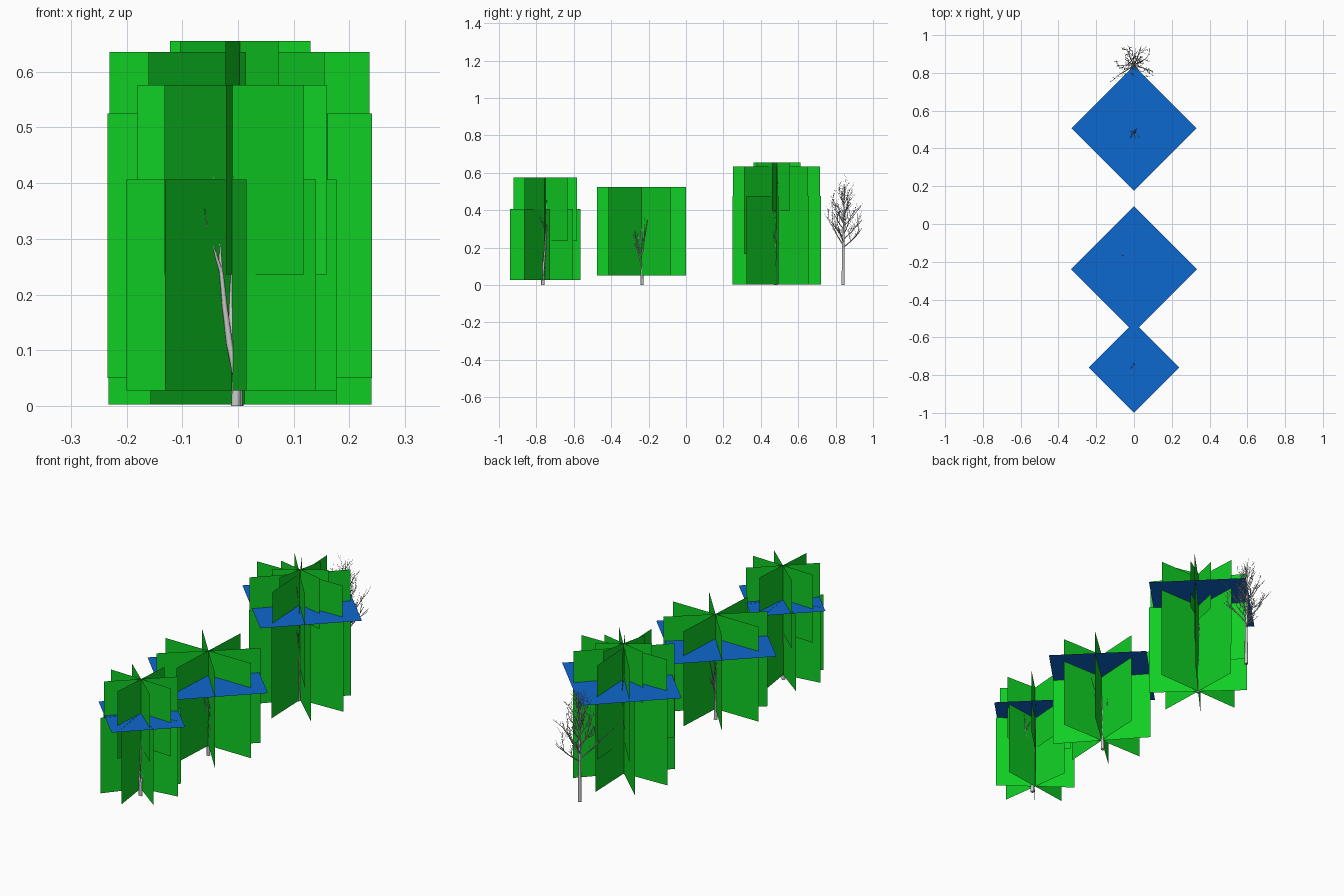
import bpy, math, random
from mathutils import Vector

if "Cube" in bpy.data.objects:
    bpy.data.objects.remove(bpy.data.objects["Cube"])

random.seed(7)


def material(name, rgb):
    m = bpy.data.materials.new(name)
    m.diffuse_color = (*rgb, 1)
    m.use_nodes = True
    m.node_tree.nodes["Principled BSDF"].inputs["Base Color"].default_value = m.diffuse_color
    return m


GREEN = material("card_green", (0.005, 0.62, 0.018))
BLUE = material("card_blue", (0.004, 0.14, 0.62))


def mesh_object(name, verts, faces, mat):
    me = bpy.data.meshes.new(name)
    me.from_pydata(verts, [], faces)
    me.materials.append(mat)
    ob = bpy.data.objects.new(name, me)
    bpy.context.collection.objects.link(ob)


# Star of four crossed square cards; angles are measured from the front
def card_star(name, x, y, z0, z1, half, angles):
    verts, faces = [], []
    for a in angles:
        dx, dy = half * math.sin(math.radians(a)), -half * math.cos(math.radians(a))
        n = len(verts)
        verts += [(x - dx, y - dy, z0), (x + dx, y + dy, z0),
                  (x + dx, y + dy, z1), (x - dx, y - dy, z1)]
        faces.append((n, n + 1, n + 2, n + 3))
    mesh_object(name, verts, faces, GREEN)


# Horizontal card turned by 45 degrees
def flat_card(name, y, z, r):
    mesh_object(name, [(r, y, z), (0, y + r, z), (-r, y, z), (0, y - r, z)],
                [(0, 1, 2, 3)], BLUE)


# Branches of one tree, each a list of points with a tapering radius
def wood(name, branches):
    cu = bpy.data.curves.new(name, 'CURVE')
    cu.dimensions = '3D'
    cu.bevel_depth = 1.0
    cu.bevel_resolution = 1
    cu.use_fill_caps = True
    for pts, r0, r1 in branches:
        s = cu.splines.new('POLY')
        s.points.add(len(pts) - 1)
        for i, p in enumerate(pts):
            s.points[i].co = (*p, 1)
            s.points[i].radius = r0 + (r1 - r0) * i / (len(pts) - 1)
        s.use_smooth = True
    ob = bpy.data.objects.new(name, cu)
    bpy.context.collection.objects.link(ob)
    bpy.ops.object.select_all(action='DESELECT')
    ob.select_set(True)
    bpy.context.view_layer.objects.active = ob
    bpy.ops.object.convert(target='MESH')


def direction(azimuth, tilt):
    return Vector((math.cos(azimuth) * math.sin(tilt),
                   math.sin(azimuth) * math.sin(tilt), math.cos(tilt)))


# Recursive limb that bends upward and carries twigs
def grow(out, start, d, length, r, depth, twigs=4, spread=0.6, lift=0.12):
    pts, p, d = [start.copy()], start.copy(), d.normalized()
    for i in range(4):
        d = (d + Vector((random.uniform(-.12, .12), random.uniform(-.12, .12), lift))).normalized()
        p = p + d * length / 4
        pts.append(p.copy())
    out.append((pts, r, r * 0.35))
    if depth:
        for k in range(twigs):
            i = 1 + k * 3 // twigs
            q = pts[i].lerp(pts[i + 1], random.random())
            side = direction(random.uniform(0, 6.28), 1.57)
            grow(out, q, d + side * spread, length * random.uniform(.38, .6),
                 r * 0.5, depth - 1, twigs, spread, lift)


def vecs(y, *pts):
    return [Vector((px, y + py, pz)) for px, py, pz in pts]


# Small front tree: forked trunk with slender limbs
Y1 = -0.765
front = [
    (vecs(Y1, (-.004, 0, 0), (-.003, 0, .03), (-.002, 0, .07)), .0095, .0085),
    (vecs(Y1, (-.002, 0, .06), (.012, .004, .11), (.028, .01, .18), (.037, .014, .25)), .0075, .0045),
    (vecs(Y1, (.037, .014, .25), (.056, .02, .31), (.072, .03, .387)), .0045, .0008),
    (vecs(Y1, (.037, .014, .25), (.032, .006, .31), (.025, .015, .387)), .0035, .0008),
    (vecs(Y1, (-.003, 0, .055), (-.015, -.004, .11), (-.024, -.01, .18), (-.03, -.015, .24)), .007, .004),
    (vecs(Y1, (-.03, -.015, .24), (-.05, -.03, .3), (-.072, -.03, .365)), .0035, .0008),
    (vecs(Y1, (-.03, -.015, .24), (-.036, -.01, .32), (-.045, -.02, .412)), .0035, .0008),
    (vecs(Y1, (-.012, 0, .1), (-.012, .01, .2), (-.006, .014, .3), (-.006, .018, .39), (.008, .02, .455)), .0055, .0008),
    (vecs(Y1, (-.008, .013, .26), (.0, .02, .33), (-.018, .0, .42)), .003, .0007),
]
for i in (2, 3, 5, 6, 7, 8):
    tip = front[i][0][-2]
    for k in range(2):
        grow(front, tip, direction(random.uniform(0, 6.28), .5), .06, .0012, 0)
wood("front_tree_wood", front)
card_star("front_lower_leaf_cards", -.0115, -.753, .028, .406, .19, (98, 39 - 78 + 0, 8, 53))
card_star("front_upper_leaf_cards", -.01, -.752, .236, .576, .17, (88, -46, -4, 49))
flat_card("front_flat_card", -.76, .405, .24)

# Middle tree: trunk dividing into rising limbs
Y2 = -0.235
middle = [(vecs(Y2, (0, 0, 0), (.001, 0, .06), (-.002, 0, .12), (0, .002, .2), (.004, -.004, .28), (0, -.01, .37)), .009, .0012)]
for i in range(6):
    grow(middle, Vector((0, Y2, .1 + .02 * i)), direction(i * 2.4 - .8, .42), .2, .004, 1, 2, .4)
middle.append((vecs(Y2, (.001, 0, .16), (.035, -.03, .24), (.045, -.06, .29), (.05, -.085, .37)), .004, .0008))
wood("middle_tree_wood", middle)
card_star("middle_leaf_cards", .003, -.238, .05, .525, .237, (90, -48, -3, 42))
flat_card("middle_flat_card", -.24, .402, .333)

# Tall tree: narrow column of upright branches
Y3 = 0.48
tall = [(vecs(Y3, (0, 0, 0), (.001, 0, .15), (-.002, .002, .3), (.001, -.002, .45), (0, 0, .64)), .0085, .0008)]
for i in range(26):
    z = .08 + .44 * i / 25
    grow(tall, Vector((0, Y3, z)), direction(i * 2.4, .35), .1, .0022, 1, 2, .25, .2)
wood("tall_tree_wood", tall)
card_star("tall_lower_leaf_cards", .004, .485, .003, .475, .236, (92, -43, 2, 47))
card_star("tall_upper_leaf_cards", .0025, .485, .165, .635, .233, (91, -44.5, 3, 41))
card_star("tall_top_leaf_cards", .004, .487, .4, .655, .129, (78, -57, -12, 32))
flat_card("tall_flat_card", .507, .478, .331)

# Bare tree: straight trunk with a round crown of fine twigs
Y4 = 0.84
bare = [(vecs(Y4, (0, 0, 0), (0, 0, .12), (0, .001, .25), (-.003, .004, .36), (.002, .006, .46), (0, .008, .56)), .0095, .0008)]
for i in range(20):
    t = i / 19
    start = Vector((0, Y4 + .006 * t, .2 + .27 * t))
    grow(bare, start, direction(i * 2.4 + 1.2, 1.0 - .6 * t), .15 - .07 * t,
         .0036 - .002 * t, 2, 4, .65, .1)
wood("bare_tree_wood", bare)
